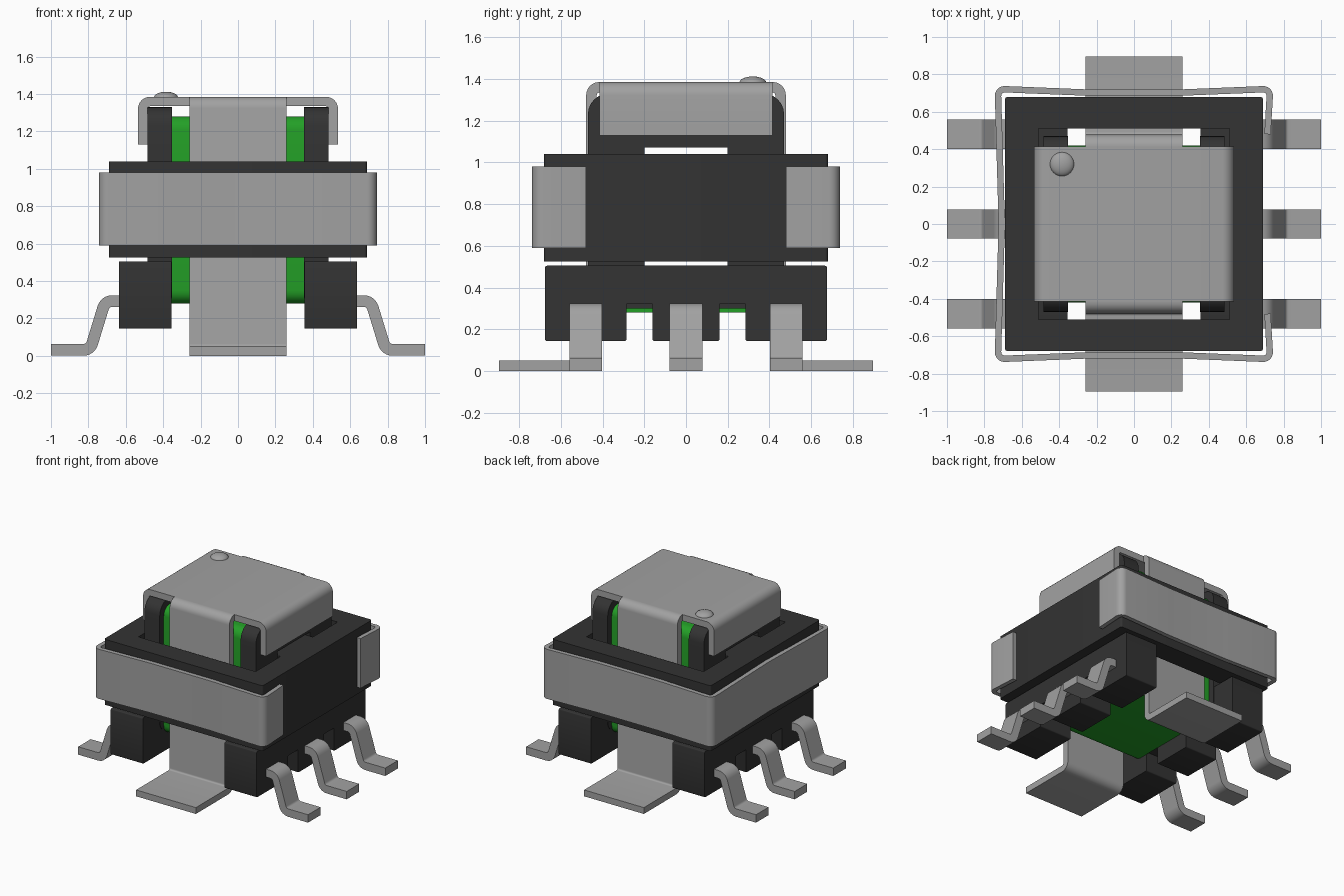
import bpy, bmesh, math
from mathutils import Vector, Matrix

cube = bpy.data.objects.get("Cube")
if cube:
    bpy.data.objects.remove(cube, do_unlink=True)


def material(name, rgb):
    m = bpy.data.materials.new(name)
    m.use_nodes = True
    m.diffuse_color = (*rgb, 1)
    m.node_tree.nodes["Principled BSDF"].inputs["Base Color"].default_value = (*rgb, 1)
    return m


METAL = material("grey metal", (0.36, 0.36, 0.36))
BLACK = material("black plastic", (0.033, 0.033, 0.033))
GREEN = material("green winding", (0.017, 0.35, 0.02))

# Local (u, v, depth) to world for slabs extruded along each axis
FRAMES = {
    "x": Matrix(((0, 0, 1), (1, 0, 0), (0, 1, 0))).to_4x4(),
    "y": Matrix(((1, 0, 0), (0, 0, 1), (0, 1, 0))).to_4x4(),
    "z": Matrix.Identity(4),
}


def fillet(pts, r, closed=True, steps=6):
    """Round the corners of a 2D path."""
    pts = [Vector(p) for p in pts]
    out = []
    for i, p in enumerate(pts):
        if r == 0 or (not closed and i in (0, len(pts) - 1)):
            out.append(p)
            continue
        a = (pts[i - 1] - p).normalized()
        b = (pts[(i + 1) % len(pts)] - p).normalized()
        half = a.angle(b) / 2
        if half > 1.5:
            out.append(p)
            continue
        centre = p + (a + b).normalized() * (r / math.sin(half))
        start = p + a * (r / math.tan(half)) - centre
        end = p + b * (r / math.tan(half)) - centre
        turn = math.atan2(start.x * end.y - start.y * end.x, start.dot(end))
        for k in range(steps + 1):
            out.append(centre + Matrix.Rotation(turn * k / steps, 2) @ start)
    return out


def rect(u0, u1, v0, v1, r=0.0):
    return fillet([(u0, v0), (u1, v0), (u1, v1), (u0, v1)], r)


def ribbon(pts, r, thick):
    """Outline of a bent strip around a rounded centre line."""
    path = fillet(pts, r, closed=False)
    left, right = [], []
    for i, p in enumerate(path):
        d0 = (p - path[max(i - 1, 0)]).normalized()
        d1 = (path[min(i + 1, len(path) - 1)] - p).normalized()
        t = (d0 + d1).normalized()
        n = Vector((-t.y, t.x))
        d = d1 if i == 0 else d0
        n *= thick / 2 / max(t.dot(d), 0.3)
        left.append(p + n)
        right.append(p - n)
    return left + right[::-1]


def slab(name, loops, lo, hi, axis, mat, mirror=None):
    """Extrude filled outlines (inner loops are holes) from lo to hi."""
    curve = bpy.data.curves.new(name, "CURVE")
    curve.dimensions = "2D"
    curve.fill_mode = "BOTH"
    curve.extrude = (hi - lo) / 2
    for loop in loops:
        s = curve.splines.new("POLY")
        s.points.add(len(loop) - 1)
        for point, p in zip(s.points, loop):
            point.co = (p[0], p[1], 0, 1)
        s.use_cyclic_u = True
    temp = bpy.data.objects.new(name + " outline", curve)
    bpy.context.collection.objects.link(temp)
    graph = bpy.context.evaluated_depsgraph_get()
    mesh = bpy.data.meshes.new_from_object(temp.evaluated_get(graph))
    bpy.data.objects.remove(temp, do_unlink=True)
    bpy.data.curves.remove(curve)

    bm = bmesh.new()
    bm.from_mesh(mesh)
    bmesh.ops.remove_doubles(bm, verts=bm.verts, dist=1e-5)
    bm.transform(FRAMES[axis] @ Matrix.Translation((0, 0, (lo + hi) / 2)))
    if mirror:
        copy = bmesh.ops.duplicate(bm, geom=bm.verts[:] + bm.edges[:] + bm.faces[:])["geom"]
        flip = Vector((-1, 1, 1)) if mirror == "x" else Vector((1, -1, 1))
        for v in copy:
            if isinstance(v, bmesh.types.BMVert):
                v.co = v.co * flip
    bmesh.ops.recalc_face_normals(bm, faces=bm.faces)
    bm.to_mesh(mesh)
    bm.free()
    mesh.name = name
    mesh.materials.clear()
    mesh.materials.append(mat)
    obj = bpy.data.objects.new(name, mesh)
    bpy.context.collection.objects.link(obj)
    smooth(obj)
    return obj


def smooth(obj):
    bpy.ops.object.select_all(action="DESELECT")
    obj.select_set(True)
    bpy.context.view_layer.objects.active = obj
    bpy.ops.object.shade_smooth_by_angle(angle=math.radians(35))


# Core: square ring with a centre leg between two windows
slab("core", [rect(-0.69, 0.69, -0.68, 0.68, 0.015),
              rect(-0.51, 0.51, 0.2, 0.51),
              rect(-0.51, 0.51, -0.51, -0.2)], 0.525, 1.04, "z", BLACK)

# Winding around the centre leg, and the two bobbin flanges at its ends
tunnel = rect(-0.2, 0.2, 0.5, 1.072)
slab("winding", [rect(-0.42, 0.42, 0.28, 1.28, 0.07), tunnel], -0.355, 0.355, "x", GREEN)
slab("bobbin_flanges", [rect(-0.47, 0.47, 0.3, 1.33, 0.1), tunnel],
     0.352, 0.485, "x", BLACK, mirror="x")

# Bobbin bases with two notches each
half = [(0.16, 0.145), (0.16, 0.325), (0.285, 0.325), (0.285, 0.145), (0.675, 0.145), (0.675, 0.505)]
base = half + [(-u, v) for u, v in reversed(half)]
slab("bobbin_bases", [fillet(base, 0.008, steps=3)], 0.355, 0.635, "x", BLACK, mirror="x")

# Gull-wing pins, three on each side
pin = ribbon([(0.6, 0.293), (0.71, 0.293), (0.79, 0.032), (1.0, 0.032)], 0.05, 0.062)
for label, y in (("front", -0.48), ("middle", 0), ("back", 0.48)):
    slab(label + "_pins", [pin], y - 0.078, y + 0.078, "y", METAL, mirror="x")

# Top cover with side flaps, and the ground straps running down through the core
cover = [(-0.51, 1.13), (-0.51, 1.36), (0.51, 1.36), (0.51, 1.13)]
slab("top_cover", [ribbon(cover, 0.04, 0.05)], -0.415, 0.415, "y", METAL)
strap = [(0.412, 1.36), (0.453, 1.36), (0.453, 0.025), (0.895, 0.025)]
slab("ground_straps", [ribbon(strap, 0.038, 0.05)], -0.26, 0.26, "x", METAL, mirror="y")

# Clamping belt, open on one side and bowed in between its corners
arm = [(0.714, 0.48), (0.728, 0.722), (0.26, 0.703), (-0.26, 0.703), (-0.728, 0.722)]
belt = arm + [(-0.707, 0)] + [(x, -y) for x, y in reversed(arm)]
slab("belt", [ribbon(belt, 0.035, 0.034)], 0.59, 0.98, "z", METAL)

# Raised orientation dot
bpy.ops.mesh.primitive_uv_sphere_add(segments=32, ring_count=16, radius=1, location=(-0.385, 0.32, 1.38))
dot = bpy.context.object
dot.name = "orientation_dot"
dot.scale = (0.065, 0.065, 0.032)
dot.data.materials.append(METAL)
smooth(dot)
